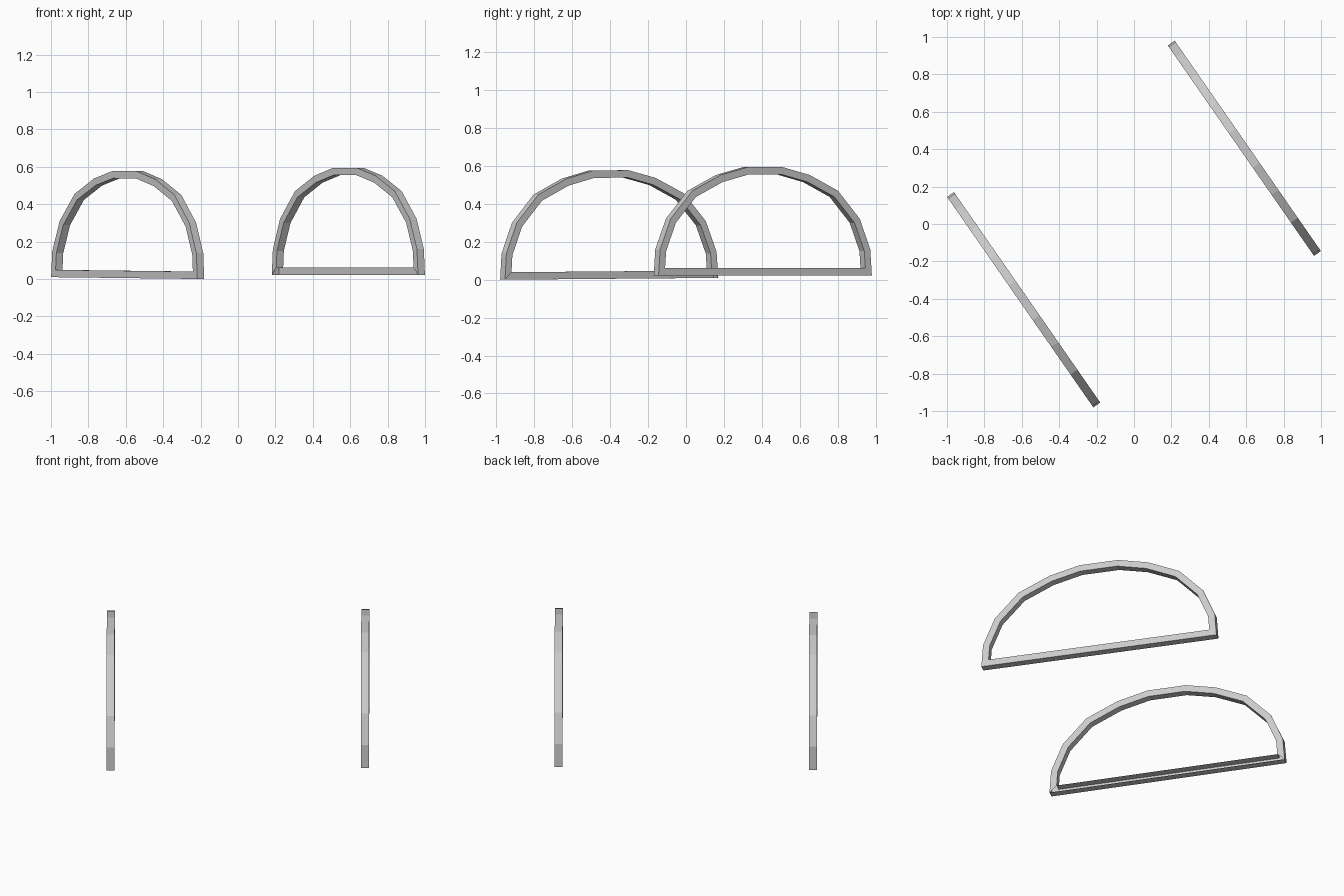
import bpy
import bmesh
import math
from mathutils import Vector

if "Cube" in bpy.data.objects:
    bpy.data.objects.remove(bpy.data.objects["Cube"], do_unlink=True)

grey = bpy.data.materials.new("light_grey")
grey.use_nodes = True
grey.diffuse_color = (0.6, 0.6, 0.6, 1)
grey.node_tree.nodes["Principled BSDF"].inputs["Base Color"].default_value = (0.6, 0.6, 0.6, 1)

BAR = 0.039     # bar width in the plane of the arch
DEPTH = 0.045   # bar depth across the arch

# Right half of the outer outline, from the foot to the crown
HALF = [(0.685, 0), (0.675, 0.138), (0.607, 0.3), (0.468, 0.447), (0.287, 0.53), (0.112, 0.572)]
OUTER = [Vector(p) for p in HALF] + [Vector((-s, z)) for s, z in reversed(HALF)]


def inward(a, b):
    d = (b - a).normalized()
    return Vector((-d.y, d.x))


def inset(points, width):
    """Mitred offset of a counter-clockwise outline."""
    result = []
    for i, p in enumerate(points):
        n1 = inward(points[i - 1], p)
        n2 = inward(p, points[(i + 1) % len(points)])
        result.append(p + (n1 + n2) * width / (1 + n1.dot(n2)))
    return result


def arch_frame(name, location, turn, tilt):
    """Closed arch of square bar; the sill is open on its +y side."""
    bm = bmesh.new()
    inner = inset(OUTER, BAR)
    # Four rails running round the frame, in order around the bar section
    rails = [[bm.verts.new((p.x, y, p.y)) for p in outline]
             for outline, y in ((OUTER, -DEPTH / 2), (inner, -DEPTH / 2),
                                (inner, DEPTH / 2), (OUTER, DEPTH / 2))]
    count = len(OUTER)
    for i in range(count):
        j = (i + 1) % count
        for k in range(4):
            a, b = rails[k], rails[(k + 1) % 4]
            if k == 2 and j == 0:
                continue  # open channel along the sill
            bm.faces.new((a[i], a[j], b[j], b[i]))
    bmesh.ops.recalc_face_normals(bm, faces=bm.faces)
    mesh = bpy.data.meshes.new(name)
    bm.to_mesh(mesh)
    bm.free()
    mesh.materials.append(grey)
    obj = bpy.data.objects.new(name, mesh)
    obj.location = location
    obj.rotation_euler = (0, tilt, turn)
    bpy.context.collection.objects.link(obj)
    return obj


# Two parallel arches with their open sills facing each other
TURN = math.radians(-55.2)
arch_frame("right_arch", (-0.59, -0.405, 0.005), TURN, 0.007)
arch_frame("left_arch", (0.59, 0.405, 0.022), TURN + math.pi, 0)
